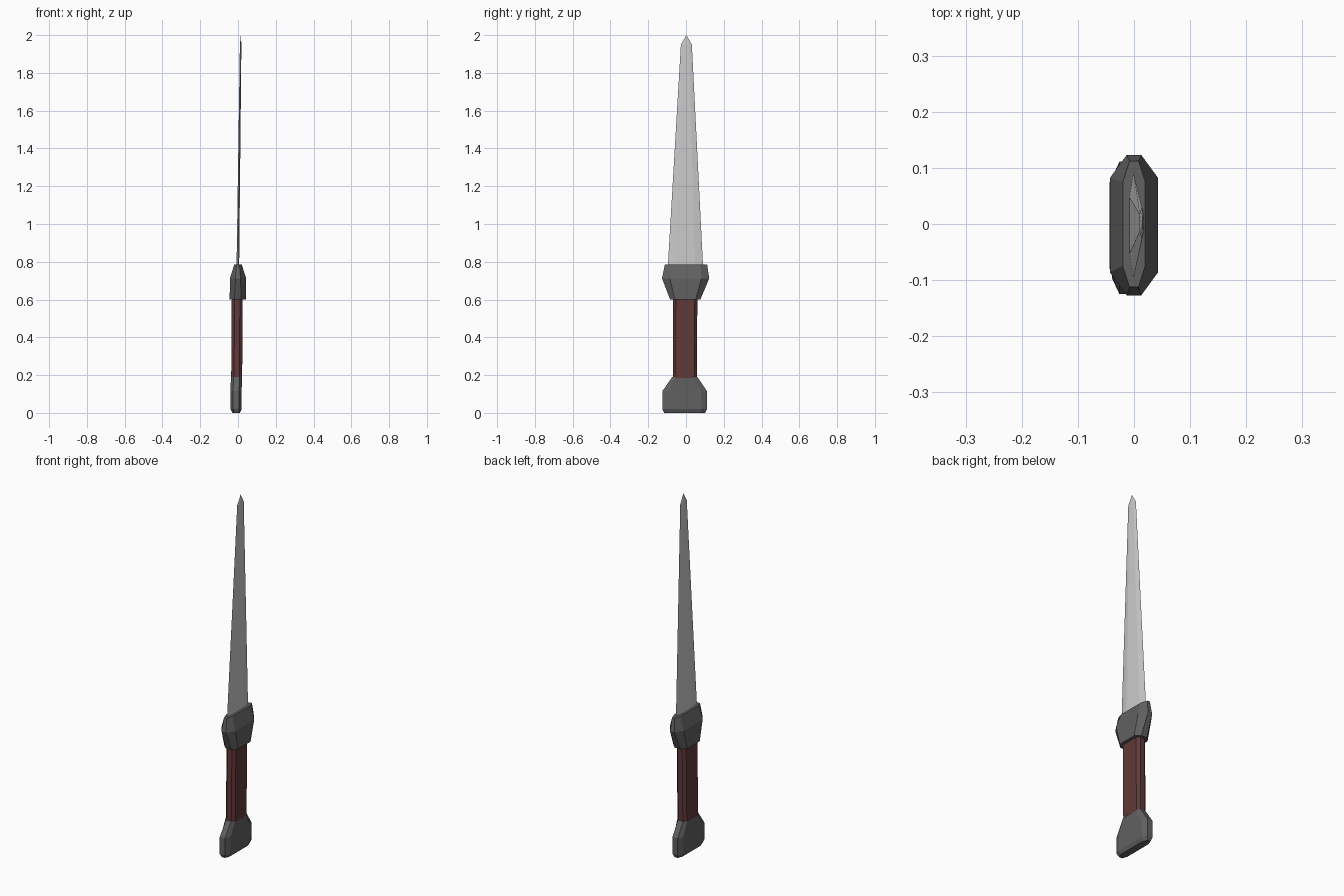
import bpy

if "Cube" in bpy.data.objects:
    bpy.data.objects.remove(bpy.data.objects["Cube"])


def material(name, rgb):
    m = bpy.data.materials.new(name)
    m.diffuse_color = (*rgb, 1)
    m.use_nodes = True
    m.node_tree.nodes["Principled BSDF"].inputs["Base Color"].default_value = m.diffuse_color
    return m


def ring(z, cx, cy, hx, hy, fx, fy):
    """Chamfered rectangle: half sizes hx, hy with flats fx, fy."""
    corners = [(hx, -fy), (hx, fy), (fx, hy), (-fx, hy),
               (-hx, fy), (-hx, -fy), (-fx, -hy), (fx, -hy)]
    return [(cx + x, cy + y, z) for x, y in corners]


def blade_ring(z, cx, cy, hx, hy, fy):
    """Flat six-sided blade section with sharp edges."""
    corners = [(hx, -fy), (hx, fy), (0, hy), (-hx, fy), (-hx, -fy), (0, -hy)]
    return [(cx + x, cy + y, z) for x, y in corners]


def loft(name, rings, mat=None, tip=None):
    n = len(rings[0])
    verts = [p for r in rings for p in r]
    faces = [tuple(reversed(range(n)))]
    for k in range(len(rings) - 1):
        for i in range(n):
            j = (i + 1) % n
            faces.append((k * n + i, k * n + j, (k + 1) * n + j, (k + 1) * n + i))
    base = (len(rings) - 1) * n
    if tip:
        verts.append(tip)
        faces += [(base + i, base + (i + 1) % n, len(verts) - 1) for i in range(n)]
    else:
        faces.append(tuple(range(base, base + n)))
    mesh = bpy.data.meshes.new(name)
    mesh.from_pydata(verts, [], faces)
    mesh.update()
    obj = bpy.data.objects.new(name, mesh)
    bpy.context.collection.objects.link(obj)
    if mat:
        mesh.materials.append(mat)
    return obj


iron = material("dark_iron", (0.12, 0.12, 0.12))
leather = material("brown_leather", (0.12, 0.04, 0.04))

# Pommel, flared toward the bottom
loft("pommel", [
    ring(0.0, -0.010, -0.007, 0.020, 0.108, 0.010, 0.080),
    ring(0.02, -0.010, -0.007, 0.029, 0.118, 0.016, 0.090),
    ring(0.115, -0.010, -0.007, 0.029, 0.118, 0.016, 0.085),
    ring(0.19, -0.008, -0.006, 0.030, 0.067, 0.016, 0.050),
], iron)

# Grip
loft("grip", [
    ring(0.185, -0.007, -0.006, 0.029, 0.064, 0.014, 0.050),
    ring(0.61, -0.004, -0.004, 0.029, 0.064, 0.014, 0.050),
], leather)

# Guard, widest above its middle
loft("guard", [
    ring(0.60, -0.001, -0.004, 0.043, 0.080, 0.018, 0.055),
    ring(0.712, 0.0, -0.002, 0.043, 0.125, 0.013, 0.084),
    ring(0.785, 0.0, 0.0, 0.020, 0.112, 0.008, 0.075),
], iron)

# Thin tapering blade with a slight lean
loft("blade", [
    blade_ring(0.76, -0.001, -0.003, 0.007, 0.094, 0.050),
    blade_ring(1.95, 0.014, 0.002, 0.004, 0.029, 0.015),
], tip=(0.015, 0.002, 2.0))
